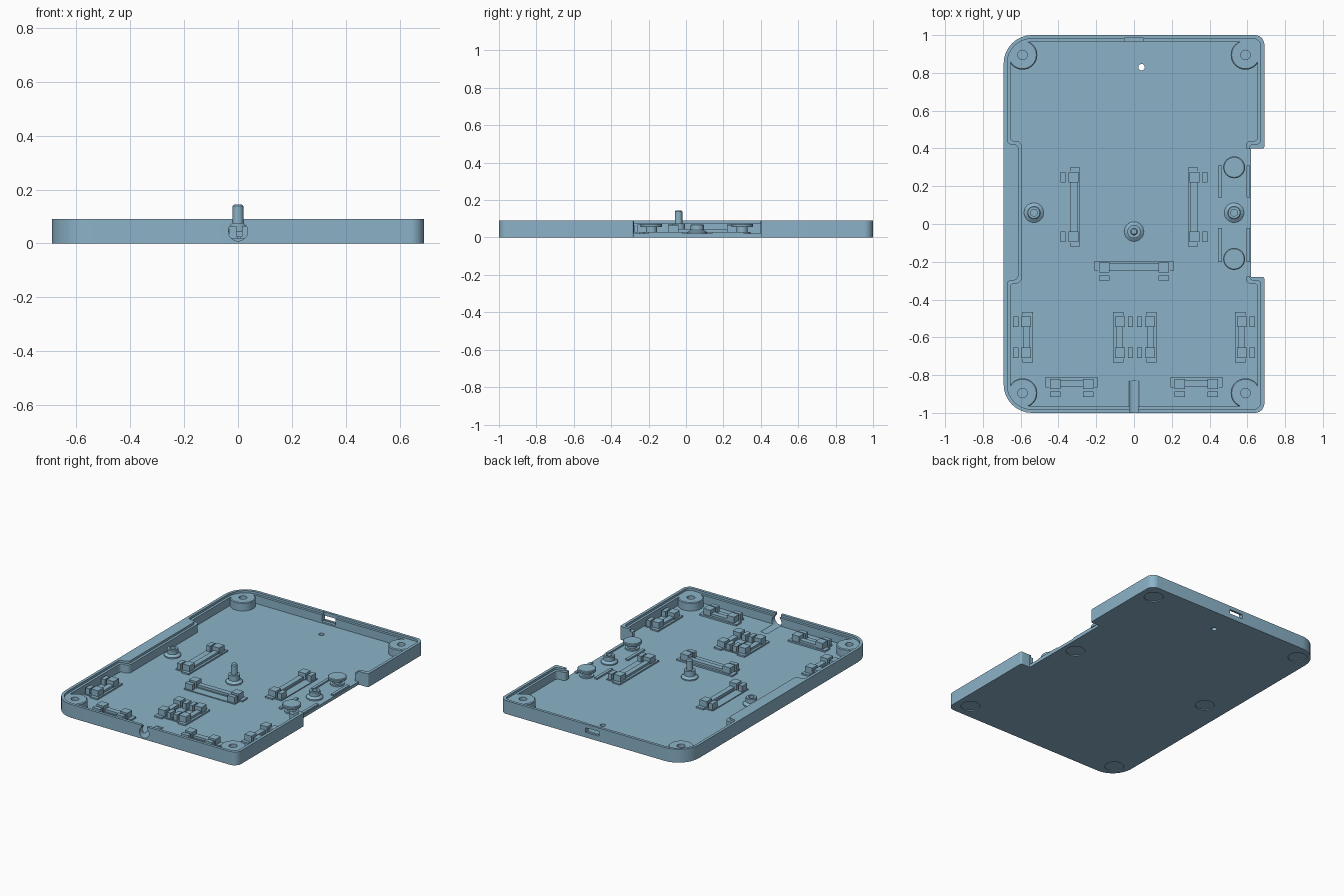
import bpy, bmesh, math
from mathutils import Vector, Matrix

if "Cube" in bpy.data.objects:
    bpy.data.objects.remove(bpy.data.objects["Cube"], do_unlink=True)

plastic = bpy.data.materials.new("light_blue_plastic")
plastic.use_nodes = True
COLOUR = (0.26, 0.45, 0.58, 1)
plastic.diffuse_color = COLOUR
plastic.node_tree.nodes["Principled BSDF"].inputs["Base Color"].default_value = COLOUR


def finish(name, bm, smooth=True):
    bmesh.ops.recalc_face_normals(bm, faces=bm.faces)
    me = bpy.data.meshes.new(name)
    bm.to_mesh(me)
    bm.free()
    me.materials.append(plastic)
    ob = bpy.data.objects.new(name, me)
    bpy.context.collection.objects.link(ob)
    if smooth:
        shade(ob)
    return ob


def activate(ob):
    bpy.ops.object.select_all(action='DESELECT')
    ob.select_set(True)
    bpy.context.view_layer.objects.active = ob


def shade(ob):
    activate(ob)
    bpy.ops.object.shade_smooth_by_angle(angle=math.radians(35))


def rounded(points, steps=8):
    """Turn (x, y, radius) corners into an outline with filleted corners."""
    out = []
    for i, (x, y, r) in enumerate(points):
        p = Vector((x, y))
        a = (Vector(points[i - 1][:2]) - p).normalized()
        b = (Vector(points[(i + 1) % len(points)][:2]) - p).normalized()
        if r == 0:
            out.append(p)
            continue
        centre = p + (a + b) * r
        for k in range(steps + 1):
            t = math.pi / 2 * k / steps
            out.append(centre - b * r * math.cos(t) - a * r * math.sin(t))
    return out


def prism(name, outline, z0, z1, smooth=False):
    bm = bmesh.new()
    face = bm.faces.new([bm.verts.new((p[0], p[1], z0)) for p in outline])
    top = bmesh.ops.extrude_face_region(bm, geom=[face])
    verts = [g for g in top["geom"] if isinstance(g, bmesh.types.BMVert)]
    bmesh.ops.translate(bm, verts=verts, vec=(0, 0, z1 - z0))
    return finish(name, bm, smooth)


def cylinder(name, x, y, z, r, depth, along_y=False):
    bm = bmesh.new()
    turn = Matrix.Rotation(math.pi / 2, 4, 'X') if along_y else Matrix()
    bmesh.ops.create_cone(bm, cap_ends=True, segments=32, radius1=r, radius2=r, depth=depth,
                          matrix=Matrix.Translation((x, y, z)) @ turn)
    return finish(name, bm, False)


def add_box(bm, u0, u1, v0, v1, z0, z1):
    size = Matrix.Diagonal((u1 - u0, v1 - v0, z1 - z0, 1))
    mid = Matrix.Translation(((u0 + u1) / 2, (v0 + v1) / 2, (z0 + z1) / 2))
    bmesh.ops.create_cube(bm, size=1, matrix=mid @ size)


def box(name, *bounds):
    bm = bmesh.new()
    add_box(bm, *bounds)
    return finish(name, bm, False)


def lathe(name, x, y, profile, closed=False):
    bm = bmesh.new()
    vs = [bm.verts.new((r, 0, z)) for r, z in profile]
    pairs = list(zip(vs, vs[1:])) + ([(vs[-1], vs[0])] if closed else [])
    edges = [bm.edges.new(p) for p in pairs]
    bmesh.ops.spin(bm, geom=vs + edges, cent=(0, 0, 0), axis=(0, 0, 1),
                   angle=math.tau, steps=32, use_duplicate=False)
    bmesh.ops.remove_doubles(bm, verts=bm.verts, dist=0.0003)
    bmesh.ops.translate(bm, verts=bm.verts, vec=(x, y, 0))
    return finish(name, bm)


def cut(target, cutter):
    cutter.hide_render = True
    mod = target.modifiers.new("cut", 'BOOLEAN')
    mod.operation, mod.solver, mod.object = 'DIFFERENCE', 'EXACT', cutter
    activate(target)
    bpy.ops.object.modifier_apply(modifier=mod.name)
    bpy.data.objects.remove(cutter, do_unlink=True)


FLOOR, RIM, LEDGE = 0.02, 0.09, 0.075


def cavity(o, left_r, right_r):
    """Inner outline, widened by o, with the side jogs and open right edge."""
    w, h, s = 0.655 + o, 0.965 + o, 0.595 + o
    return rounded([
        (-w, -h, left_r), (w, -h, right_r), (w, -0.315 + o, 0.02), (s, -0.315 + o, 0.02),
        (s, -0.278, 0), (0.8, -0.278, 0), (0.8, 0.398, 0), (s, 0.398, 0),
        (s, 0.44 - o, 0.02), (w, 0.44 - o, 0.02), (w, h, right_r), (-w, h, left_r),
        (-w, 0.44 - o, 0.02), (-s, 0.44 - o, 0.03), (-s, -0.315 + o, 0.03), (-w, -0.315 + o, 0.02)])


# Tray: outer shell, hollowed, with a stepped lip
tray = prism("tray", rounded([
    (-0.69, -1, 0.15), (0.69, -1, 0.05), (0.69, -0.28, 0.01), (0.62, -0.28, 0),
    (0.62, 0.4, 0), (0.69, 0.4, 0.01), (0.69, 1, 0.05), (-0.69, 1, 0.15)]), 0, RIM)
cut(tray, prism("cavity_cutter", cavity(0, 0.12, 0.1), FLOOR, 0.2))
cut(tray, prism("lip_cutter", cavity(0.016, 0.13, 0.04), LEDGE, 0.2))

# Cable opening at the front, socket slot at the back, reset hole in the floor
cut(tray, cylinder("cable_cutter", 0, -0.93, 0.045, 0.036, 0.2, True))
cut(tray, box("cable_slot_cutter", -0.02, 0.02, -1.1, -0.9, 0.045, 0.2))
cut(tray, box("socket_cutter", -0.05, 0.05, 0.9, 1.1, 0.035, 0.065))
cut(tray, box("socket_recess_cutter", -0.05, 0.05, 0.9, 0.985, 0.03, 0.2))
cut(tray, cylinder("reset_cutter", 0.04, 0.83, 0, 0.017, 0.2))

# Shallow foot recesses underneath
corners = [(sx * 0.59, sy * 0.895) for sx in (-1, 1) for sy in (-1, 1)]
posts = [(-0.53, 0.06), (0.53, 0.06)]
for x, y in corners + posts:
    cut(tray, cylinder("foot_cutter", x, y, 0, 0.06, 0.012))
shade(tray)

# Corner screw bosses
for x, y in corners:
    lathe("corner_boss", x, y, [(0.025, 0.015), (0.078, 0.015), (0.078, 0.07),
                                (0.073, LEDGE), (0.025, LEDGE)], True)

# Hollow standoffs and the central pin
for x, y in posts:
    lathe("standoff", x, y, [(0.018, 0.015), (0.052, 0.015), (0.052, 0.028), (0.035, 0.04),
                             (0.035, 0.066), (0.031, 0.07), (0.018, 0.07)], True)
lathe("centre_pin", 0, -0.04, [(0, 0.015), (0.052, 0.015), (0.052, 0.028), (0.035, 0.04),
                               (0.035, 0.075), (0.02, 0.075), (0.02, 0.138),
                               (0.014, 0.145), (0, 0.145)])

# Round buttons on stalks, each between two low rails
for y, y0, y1 in ((0.3, 0.14, 0.31), (-0.185, -0.2, -0.02)):
    lathe("round_button", 0.53, y, [(0, 0.015), (0.045, 0.015), (0.045, 0.03), (0.03, 0.03),
                                    (0.03, 0.055), (0.056, 0.055), (0.058, 0.058),
                                    (0.058, 0.07), (0.053, 0.074), (0, 0.074)])
    for x in (0.455, 0.605):
        box("guide_rail", x - 0.01, x + 0.01, y0, y1, 0.015, 0.03)


def clip(x, y, length, angle):
    """Board clip: floor pad, split end blocks, a bar between and a low frame."""
    bm = bmesh.new()
    h = length / 2
    end = h - 0.06
    add_box(bm, -h, h, -0.055, 0.03, 0.015, 0.026)
    add_box(bm, -h - 0.018, h + 0.018, 0.0, 0.055, 0.015, 0.03)
    add_box(bm, -end, end, 0.005, 0.04, 0.015, 0.045)
    for s in (-1, 1):
        u0, u1 = sorted((s * end, s * (h - 0.005)))
        add_box(bm, u0, u1, -0.05, -0.022, 0.015, 0.065)
        add_box(bm, u0, u1, -0.008, 0.045, 0.015, 0.07)
    bmesh.ops.transform(bm, verts=bm.verts, matrix=Matrix.Translation((x, y, 0))
                        @ Matrix.Rotation(math.radians(angle), 4, 'Z'))
    finish("board_clip", bm, False)


# Clips, mirrored left and right
for s in (-1, 1):
    clip(s * 0.34, 0.09, 0.38, s * 90)
    clip(s * 0.59, -0.6, 0.23, s * 90)
    clip(s * 0.06 + 0.005, -0.6, 0.23, -s * 90)
    clip(s * 0.33, -0.865, 0.24, 0)
clip(0, -0.25, 0.38, 0)
